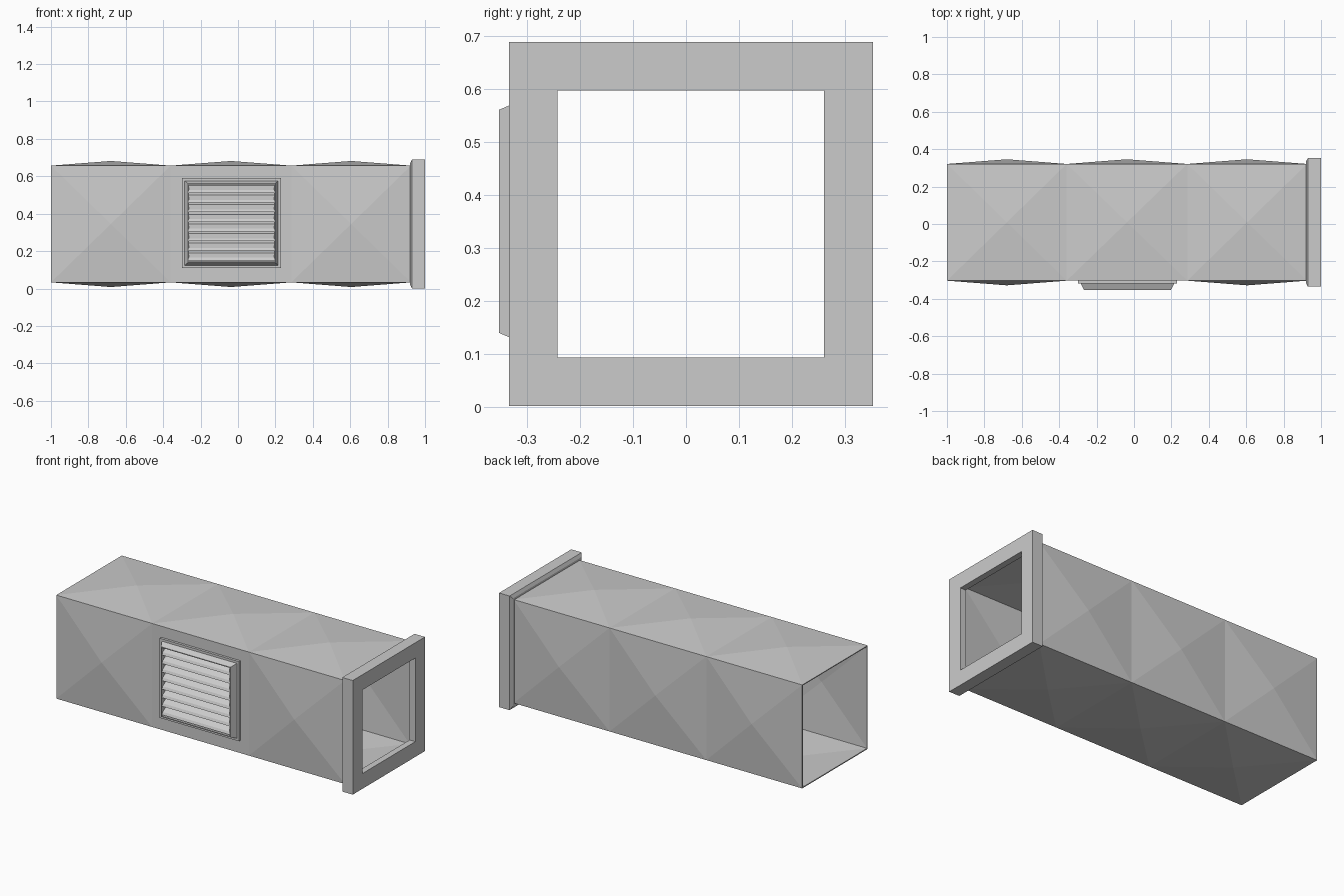
import bpy, bmesh, math

if "Cube" in bpy.data.objects:
    bpy.data.objects.remove(bpy.data.objects["Cube"])

CY, CZ = 0.009, 0.345      # duct axis
VX, VZ = -0.035, 0.35      # vent centre


def add_object(name, bm):
    bmesh.ops.recalc_face_normals(bm, faces=bm.faces)
    me = bpy.data.meshes.new(name)
    bm.to_mesh(me)
    bm.free()
    ob = bpy.data.objects.new(name, me)
    bpy.context.collection.objects.link(ob)
    return ob


def loft(rings, closed):
    """Join rectangular rings of 4 points each; closed joins last to first."""
    bm = bmesh.new()
    vs = [[bm.verts.new(p) for p in r] for r in rings]
    n = len(vs)
    for i in range(n if closed else n - 1):
        a, b = vs[i], vs[(i + 1) % n]
        for j in range(4):
            k = (j + 1) % 4
            bm.faces.new((a[j], a[k], b[k], b[j]))
    return bm


CORNERS = ((-1, -1), (1, -1), (1, 1), (-1, 1))


def duct_ring(x, h):
    return [(x, CY + h * a, CZ + h * b) for a, b in CORNERS]


def vent_ring(y, w, h):
    return [(VX + w * a, y, VZ + h * b) for a, b in CORNERS]


# duct: three square sections with pyramid-creased panels
bm = loft([duct_ring(x, 0.312) for x in (-1, -0.36, 0.285, 0.925)], False)
bmesh.ops.recalc_face_normals(bm, faces=bm.faces)
panels = []
for f in bm.faces:
    c = f.calc_center_median()
    if c.y < -0.2 and abs(c.x) < 0.2:
        continue               # flat panel behind the vent
    panels.append(f)
    if (c.y - CY) * f.normal.y + (c.z - CZ) * f.normal.z < 0:
        f.normal_flip()
bmesh.ops.poke(bm, faces=panels, offset=0.025, center_mode='MEAN')
for v in bm.verts:             # make sure the peaks point outward
    dy, dz = v.co.y - CY, v.co.z - CZ
    if min(abs(dy), abs(dz)) < 0.01:
        if abs(dy) > abs(dz):
            v.co.y = CY + math.copysign(0.337, dy)
        else:
            v.co.z = CZ + math.copysign(0.337, dz)
duct = add_object("duct", bm)
mod = duct.modifiers.new("wall", 'SOLIDIFY')
mod.thickness = 0.008
mod.offset = -1

# end flange
profile = [(0.92, 0.305), (0.92, 0.325), (0.93, 0.344), (1.0, 0.344),
           (1.0, 0.252), (0.962, 0.252), (0.962, 0.305)]
add_object("end_flange", loft([duct_ring(x, h) for x, h in profile], True))

# vent frame: base plate with a tapered rim
profile = [(-0.295, 0.265, 0.24), (-0.318, 0.265, 0.24), (-0.318, 0.25, 0.226),
           (-0.353, 0.232, 0.211), (-0.353, 0.227, 0.206), (-0.295, 0.227, 0.206)]
add_object("vent_frame", loft([vent_ring(*p) for p in profile], True))

# louvre slats, sloping outward and down
COUNT = 8
PITCH = 0.412 / COUNT
section = [(-0.303, 0.026), (-0.343, 0.001), (-0.350, -0.014), (-0.303, 0.012)]
for i in range(COUNT):
    z = VZ - 0.206 + PITCH * (i + 0.4)
    bm = loft([[(VX + s * 0.229, y, z + dz) for y, dz in section]
               for s in (-1, 1)], False)
    bmesh.ops.holes_fill(bm, edges=bm.edges, sides=4)
    add_object(f"louvre_slat_{i + 1}", bm)
